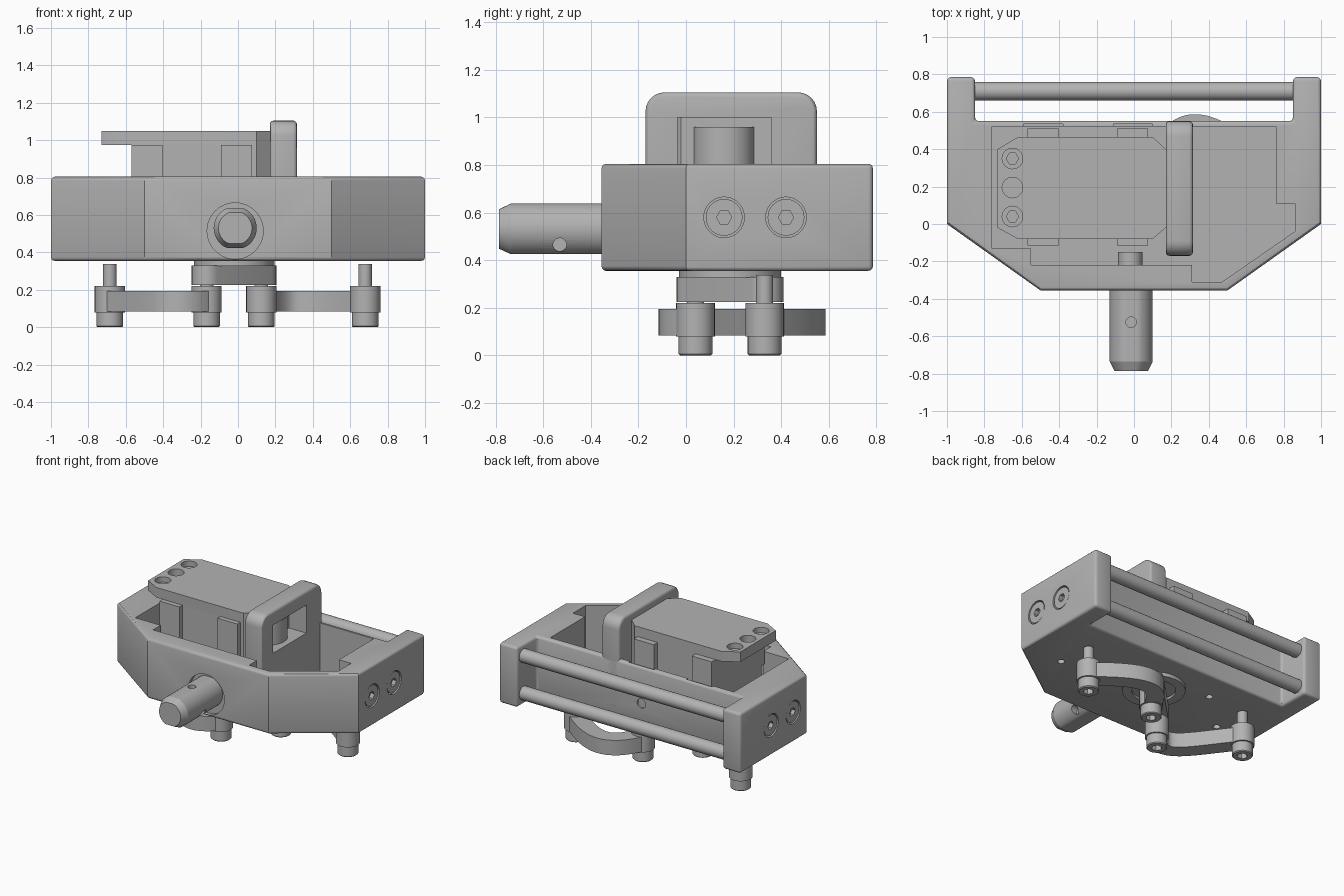
import bpy, bmesh, math
from mathutils import Vector, Matrix

if bpy.data.objects.get("Cube"):
    bpy.data.objects.remove(bpy.data.objects["Cube"], do_unlink=True)

grey = bpy.data.materials.new("machined grey")
grey.use_nodes = True
COLOUR = (0.45, 0.45, 0.45, 1)
grey.diffuse_color = COLOUR
grey.node_tree.nodes["Principled BSDF"].inputs["Base Color"].default_value = COLOUR

# Maps from a flat profile (u, v, depth) to the direction it is pushed along
ALONG = {
    "z": Matrix.Identity(3),
    "x": Matrix(((0, 0, 1), (1, 0, 0), (0, 1, 0))),
    "y": Matrix(((0, 0, 1), (1, 0, 0), (0, 1, 0))) @ Matrix(((0, 0, 1), (1, 0, 0), (0, 1, 0))),
}


def prism(name, outline, low, high, axis="z", end_scale=None):
    """Closed solid with the given outline, pushed from low to high."""
    bm = bmesh.new()
    rot = ALONG[axis]
    rings = [[bm.verts.new(rot @ Vector((u, v, d))) for u, v in outline] for d in (low, high)]
    n = len(outline)
    bm.faces.new(rings[0])
    bm.faces.new(rings[1])
    for i in range(n):
        j = (i + 1) % n
        bm.faces.new((rings[0][i], rings[0][j], rings[1][j], rings[1][i]))
    bmesh.ops.recalc_face_normals(bm, faces=bm.faces)
    mesh = bpy.data.meshes.new(name)
    bm.to_mesh(mesh)
    bm.free()
    mesh.materials.append(grey)
    obj = bpy.data.objects.new(name, mesh)
    bpy.context.collection.objects.link(obj)
    return obj


def circle(u, v, r, n=32):
    return [(u + r * math.cos(math.tau * i / n), v + r * math.sin(math.tau * i / n)) for i in range(n)]


def rect(u0, u1, v0, v1):
    return [(u0, v0), (u1, v0), (u1, v1), (u0, v1)]


def box(name, x0, x1, y0, y1, z0, z1):
    return prism(name, rect(x0, x1, y0, y1), z0, z1)


def rod(name, centre, r, low, high, axis="z", n=32):
    return prism(name, circle(*centre, r, n), low, high, axis)


def bevel(obj, width, limit=60, segments=3):
    m = obj.modifiers.new("bevel", "BEVEL")
    m.width, m.segments = width, segments
    m.limit_method, m.angle_limit = "ANGLE", math.radians(limit)
    return obj


def cut(obj, *cutters):
    for c in cutters:
        m = obj.modifiers.new("cut", "BOOLEAN")
        m.operation, m.object = "DIFFERENCE", c
    bpy.context.view_layer.update()
    mesh = bpy.data.meshes.new_from_object(obj.evaluated_get(bpy.context.evaluated_depsgraph_get()))
    obj.modifiers.clear()
    obj.data = mesh
    for c in cutters:
        bpy.data.objects.remove(c, do_unlink=True)
    return obj


STEM = (0.53, -0.015)      # z, x of the stem axis
BOLT_Y = (0.16, 0.42)

# Housing with stepped pocket, stem socket and bolt seats
half = [(0.5, -0.355), (1, 0), (1, 0.785), (0.85, 0.785), (0.85, 0.55)]
housing = bevel(prism("housing", half + [(-x, y) for x, y in reversed(half)], 0.355, 0.805), 0.02)
pocket = [(-0.76, 0.52), (-0.76, -0.13), (-0.55, -0.13), (-0.55, -0.22), (0.31, -0.22), (0.31, -0.31),
          (0.47, -0.31), (0.86, -0.04), (0.86, 0.11), (0.76, 0.11), (0.76, 0.52)]
cutters = [prism("pocket_cut", pocket, 0.42, 1)]
cutters += [box("notch_cut", x, x + 0.21, 0.5, 0.535, 0.43, 1) for x in (-0.59, -0.11)]
cutters.append(rod("socket_cut", (0.515, -0.015), 0.15, -0.5, -0.325, "y", 48))
cutters.append(rod("rear_hole_cut", STEM, 0.035, 0.5, 0.6, "y"))
for side in (-1, 1):
    for y in BOLT_Y:
        cutters.append(rod("seat_cut", (y, 0.58), 0.085, *sorted((side * 0.95, side * 1.1)), "x", 40))
for x, y in ((-0.69, 0.05), (-0.39, 0.33), (0.39, 0.05), (0.69, 0.05)):
    cutters.append(rod("base_hole_cut", (x, y), 0.025, 0.3, 0.39, "z", 16))
cut(housing, *cutters)

# Side bolts with hexagonal sockets
for side in (-1, 1):
    for y in BOLT_Y:
        head = rod("side_bolt", (y, 0.58), 0.077, *sorted((side * 0.94, side * 0.995)), "x", 40)
        cut(head, rod("hex_cut", (y, 0.58), 0.032, *sorted((side * 0.965, side * 1.1)), "x", 6))

# Twin rails across the back
for z in (0.44, 0.72):
    rod("rear_rail", (z, 0), 0.05, -0.01, 0.01, "y").name = "rear_rail"
    rail = bpy.context.collection.objects[-1]
    bpy.data.objects.remove(rail, do_unlink=True)
    rod("rear_rail", (0.71, z), 0.05, -0.87, 0.87, "x")

# Stem with flattened top and bottom, chamfered tip and cross holes
flat = [(max(STEM[0] - 0.105, min(STEM[0] + 0.108, z)), x) for z, x in circle(*STEM, 0.115, 48)]
stem = prism("stem", flat, -0.735, -0.31, "y")
tip = prism("stem_tip", flat, -0.785, -0.735, "y")
for v in tip.data.vertices:
    if v.co.y < -0.76:
        v.co.x = STEM[1] + (v.co.x - STEM[1]) * 0.78
        v.co.z = STEM[0] + (v.co.z - STEM[0]) * 0.78
hole = rod("top_hole_cut", (-0.015, -0.525), 0.028, 0.58, 0.8)
hole_side = rod("side_hole_cut", (-0.53, 0.465), 0.028, 0.04, 0.3, "x")
cut(stem, hole, hole_side)
rod("stem_peg", (STEM[0], -0.02), 0.065, -0.33, -0.15, "y")

# Actuator block, its drilled top flange and side pads
block = [(-0.57, -0.08), (0.1, -0.08), (0.17, -0.02), (0.17, 0.40), (0.1, 0.465), (-0.57, 0.465)]
prism("actuator_block", block, 0.41, 0.976)
flange = [(-0.73, -0.02), (-0.62, -0.08)] + block[1:5] + [(-0.62, 0.465), (-0.73, 0.40)]
plate = prism("actuator_flange", flange, 0.975, 1.05)
cut(plate, *[rod("flange_hole_cut", (-0.65, y), 0.055, 0.9, 1.1) for y in (0.04, 0.195, 0.35)])
for y in (0.04, 0.35):
    ring = rod("flange_ferrule", (-0.65, y), 0.055, 0.975, 1.01)
    cut(ring, rod("ferrule_cut", (-0.65, y), 0.033, 0.9, 1.1, "z", 6))
for x in (-0.57, -0.09):
    box("front_pad", x, x + 0.165, -0.115, -0.07, 0.72, 0.975)
    box("rear_pad", x, x + 0.165, 0.45, 0.51, 0.72, 0.975)

# Upright bracket with rounded top and window
arch = [(0.55, 0.425), (-0.17, 0.425)][::-1]
arc = [(0.08 * math.cos(math.radians(a)), 0.08 * math.sin(math.radians(a))) for a in range(0, 91, 15)]
arch += [(0.47 + u, 1.025 + v) for u, v in arc] + [(-0.09 - u, 1.025 + v) for u, v in reversed(arc)]
bracket = bevel(prism("bracket", arch, 0.17, 0.315, "x"), 0.02)
cut(bracket, prism("window_cut", rect(-0.035, 0.36, 0.79, 1.0), 0.1, 0.4, "x"))
rod("drive_hub", (0.14, 0.16), 0.13, 0.785, 0.96)

# Swivel under the housing: disc and diagonal arm
INNER = [(-0.168, 0.04), (0.125, 0.33)]
PIVOT = (-0.02, 0.185)
disc = rod("swivel_disc", PIVOT, 0.215, 0.328, 0.36, "z", 48)
cut(disc, rod("disc_cut", PIVOT, 0.15, 0.3, 0.345))


def strip(points, r):
    """Outline of a round-ended band following the points."""
    left, right = [], []
    for i, p in enumerate(points):
        d = (points[min(i + 1, len(points) - 1)] - points[max(i - 1, 0)]).normalized() * r
        left.append((p.x - d.y, p.y + d.x))
        right.append((p.x + d.y, p.y - d.x))
    ends = []
    for p, q in ((points[-1], points[-2]), (points[0], points[1])):
        a = math.atan2(p.y - q.y, p.x - q.x)
        ends.append([(p.x + r * math.cos(a + t * math.pi / 12), p.y + r * math.sin(a + t * math.pi / 12))
                     for t in range(-5, 6)])
    return right + ends[0] + left[::-1] + ends[1]


prism("swivel_arm", strip([Vector(p) for p in INNER], 0.08), 0.225, 0.33)

# Curved links, each joining an inner and an outer bolt
LINKS = {"right_link": (INNER[0], (-0.36, -0.19), (-0.45, 0.04), (-0.685, 0.33)),
         "left_link": (INNER[1], (0.24, 0.62), (0.40, 0.56), (0.68, 0.33))}
for name, ctrl in LINKS.items():
    a, b, c, d = (Vector(p) for p in ctrl)
    path = []
    for i in range(17):
        t = i / 16
        path.append(a * (1 - t) ** 3 + b * 3 * t * (1 - t) ** 2 + c * 3 * t * t * (1 - t) + d * t ** 3)
    prism(name, strip(path, 0.062), 0.083, 0.195)
    for centre, pin_top in ((ctrl[0], 0.23), (ctrl[3], 0.337)):
        rod(name + "_sleeve", centre, 0.081, 0.08, 0.22)
        rod(name + "_pin", centre, 0.036, 0.2, pin_top)
        head = bevel(rod(name + "_bolt_head", centre, 0.071, 0, 0.085), 0.006, segments=1)
        cut(head, rod("hex_cut", centre, 0.036, -0.1, 0.045, "z", 6))

# Smooth the round walls, keep edges crisp
bpy.ops.object.select_all(action="DESELECT")
for obj in bpy.context.collection.objects:
    if obj.type == "MESH" and grey.name in obj.data.materials:
        obj.select_set(True)
        bpy.context.view_layer.objects.active = obj
bpy.ops.object.shade_smooth_by_angle(angle=math.radians(30))
